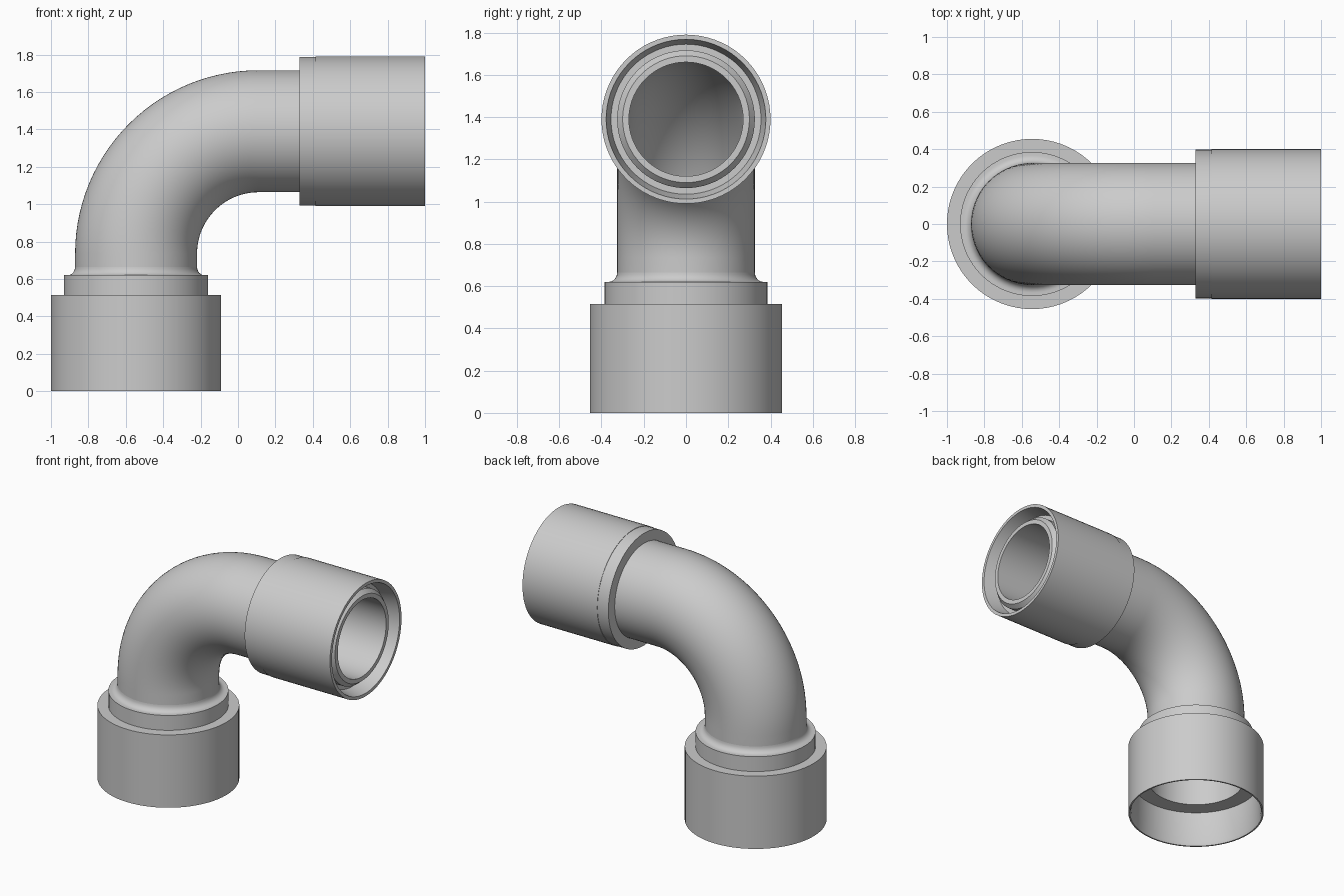
import bpy, bmesh, math
from mathutils import Vector

if "Cube" in bpy.data.objects:
    bpy.data.objects.remove(bpy.data.objects["Cube"])

SEG = 72
X0, Z1, BEND = -0.545, 1.39, 0.655       # vertical axis x, horizontal axis z, bend radius
CX, CZ = X0 + BEND, Z1 - BEND            # bend centre

grey = bpy.data.materials.new("light_grey")
grey.diffuse_color = (0.6, 0.6, 0.6, 1)
grey.use_nodes = True
grey.node_tree.nodes["Principled BSDF"].inputs["Base Color"].default_value = grey.diffuse_color


def riser(z):
    """Centre and in-plane radial direction on the vertical run."""
    return Vector((X0, 0, z)), Vector((-1, 0, 0))


def outlet(x):
    """The same on the horizontal run."""
    return Vector((x, 0, Z1)), Vector((0, 0, 1))


def elbow(a):
    """The same on the bend, a = 0 at the riser and 90 degrees at the outlet."""
    d = Vector((-math.cos(a), 0, math.sin(a)))
    return Vector((CX, 0, CZ)) + d * BEND, d


def sweep(name, stations, closed=False):
    """Skin circular rings given as ((centre, direction), radius)."""
    bm = bmesh.new()
    rings = []
    for (c, d), r in stations:
        rings.append([bm.verts.new(c + d * r * math.cos(t) + Vector((0, r * math.sin(t), 0)))
                      for t in (2 * math.pi * i / SEG for i in range(SEG))])
    pairs = list(zip(rings, rings[1:]))
    if closed:
        pairs.append((rings[-1], rings[0]))
    for p, q in pairs:
        for i in range(SEG):
            j = (i + 1) % SEG
            bm.faces.new((p[i], p[j], q[j], q[i]))
    # profiles run outward side first, so this winding faces out of the wall
    bm.normal_update()
    if bm.calc_volume(signed=True) < 0:
        bmesh.ops.reverse_faces(bm, faces=bm.faces[:])
    me = bpy.data.meshes.new(name)
    bm.to_mesh(me)
    bm.free()
    me.materials.append(grey)
    ob = bpy.data.objects.new(name, me)
    bpy.context.collection.objects.link(ob)
    bpy.ops.object.select_all(action='DESELECT')
    ob.select_set(True)
    bpy.context.view_layer.objects.active = ob
    bpy.ops.object.shade_smooth_by_angle(angle=math.radians(30))


# Bent pipe: outer skin, chamfered tip, inner bore
R_OUT, R_IN, Z_JOIN = 0.326, 0.27, 0.665
arc = [elbow(math.pi / 2 * i / 28) for i in range(29)]
path = [riser(Z_JOIN)] + arc
pipe = [(p, R_OUT) for p in path]
pipe += [(outlet(0.94), R_OUT), (outlet(0.97), 0.30), (outlet(0.97), R_IN)]
pipe += [(p, R_IN) for p in reversed(path)]
sweep("bent_pipe", pipe)

# Lower socket: stepped outside with a fillet to the pipe, stepped bore
fillet = []
for i in range(7):
    t = math.pi / 2 * i / 6
    fillet.append((Z_JOIN - 0.045 * math.cos(t), 0.366 - 0.04 * math.sin(t)))
lower = [(Z_JOIN, R_IN), (0.45, R_IN), (0.45, 0.32), (0.25, 0.32), (0.25, 0.43),
         (0.02, 0.437), (0, 0.445), (0, 0.455), (0.515, 0.455), (0.515, 0.385),
         (0.62, 0.385)] + fillet
sweep("lower_socket", [(riser(z), r) for z, r in lower])

# Outlet sleeve around the pipe end, with a recess behind its thin lip
sleeve = [(0.33, 0.32), (0.33, 0.397), (0.415, 0.397), (0.415, 0.40), (1.0, 0.40),
          (1.0, 0.378), (0.90, 0.355), (0.90, 0.32)]
sweep("outlet_sleeve", [(outlet(x), r) for x, r in sleeve], closed=True)
